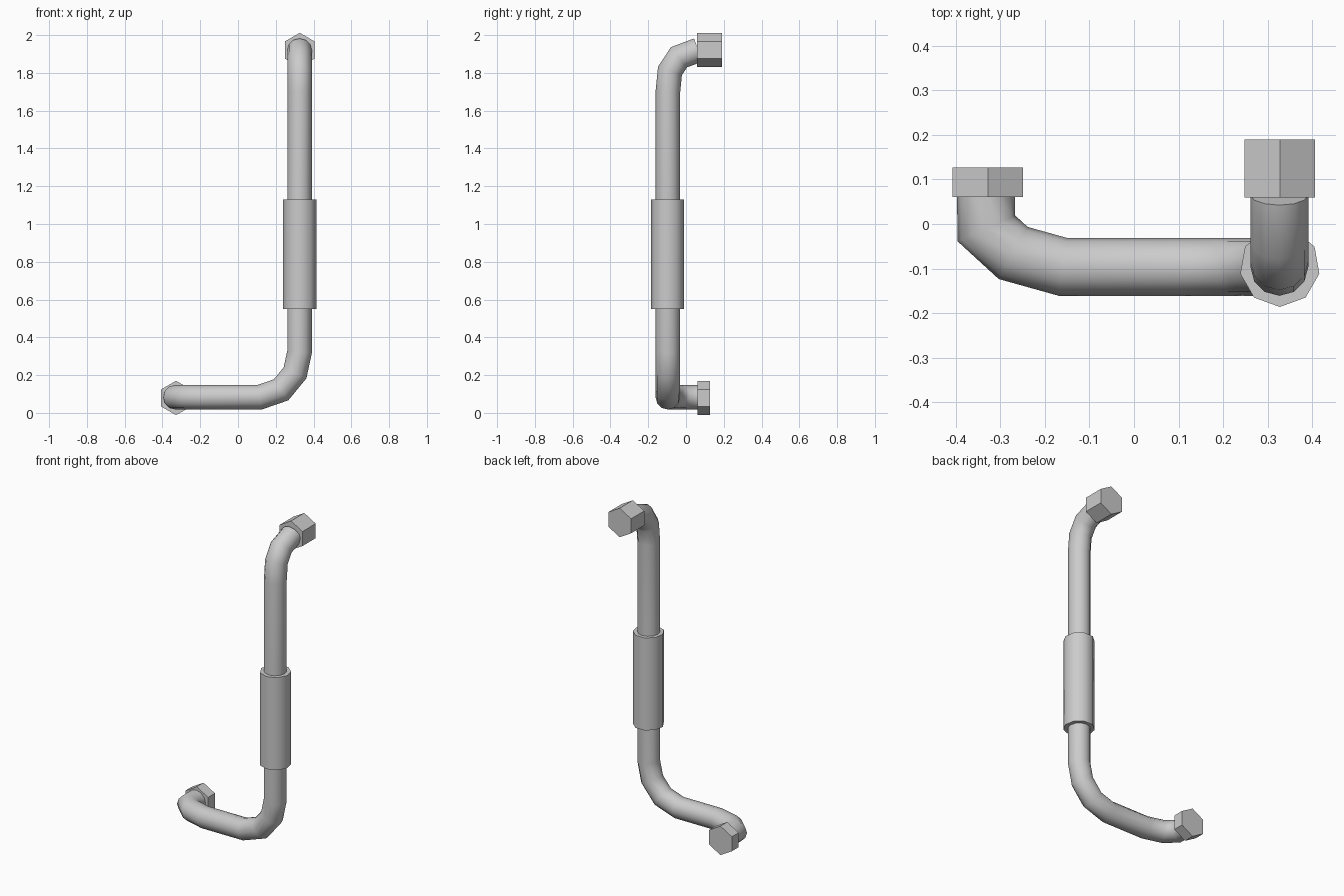
import bpy, bmesh, math
from mathutils import Vector, Matrix

if "Cube" in bpy.data.objects:
    bpy.data.objects.remove(bpy.data.objects["Cube"])


def finish(bm, name, smooth_angle=None):
    bmesh.ops.recalc_face_normals(bm, faces=bm.faces)
    me = bpy.data.meshes.new(name)
    bm.to_mesh(me)
    bm.free()
    ob = bpy.data.objects.new(name, me)
    bpy.context.collection.objects.link(ob)
    if smooth_angle:
        bpy.ops.object.select_all(action='DESELECT')
        ob.select_set(True)
        bpy.context.view_layer.objects.active = ob
        bpy.ops.object.shade_smooth_by_angle(angle=math.radians(smooth_angle))
    return ob


def skin(bm, rings):
    for a, b in zip(rings, rings[1:]):
        n = len(a)
        for i in range(n):
            bm.faces.new((a[i], a[(i + 1) % n], b[(i + 1) % n], b[i]))


def pipe(name, path, radius, sides):
    """Sweep a round section along the path with mitred joints."""
    pts = [Vector(p) for p in path]
    dirs = [(b - a).normalized() for a, b in zip(pts, pts[1:])]
    up = Vector((0, 0, 1))
    side = dirs[0].cross(up).normalized()
    pos = [pts[0] + radius * (math.cos(t) * side + math.sin(t) * up)
           for t in (2 * math.pi * i / sides for i in range(sides))]
    bm = bmesh.new()
    rings = [[bm.verts.new(p) for p in pos]]
    for i, d in enumerate(dirs):
        normal = d + (dirs[i + 1] if i + 1 < len(dirs) else d)
        # slide each point along the segment onto the mitre plane
        pos = [p + d * ((pts[i + 1] - p).dot(normal) / d.dot(normal)) for p in pos]
        rings.append([bm.verts.new(p) for p in pos])
    skin(bm, rings)
    bm.faces.new(rings[0])
    bm.faces.new(rings[-1])
    return finish(bm, name, 60)


def hex_nut(name, x, z, y0, y1, radius=0.091):
    bm = bmesh.new()
    m = Matrix.Translation((x, (y0 + y1) / 2, z)) @ Matrix.Rotation(math.pi / 2, 4, 'X')
    bmesh.ops.create_cone(bm, cap_ends=True, segments=6, radius1=radius,
                          radius2=radius, depth=y1 - y0, matrix=m)
    return finish(bm, name)


def sleeve(name, x, y, z0, z1, outer, inner, sides):
    """Thick collar with open ends around the pipe."""
    bm = bmesh.new()
    rings = []
    for r, z in ((outer, z0), (outer, z1), (inner, z1), (inner, z0)):
        rings.append([bm.verts.new((x + r * math.sin(2 * math.pi * i / sides),
                                    y - r * math.cos(2 * math.pi * i / sides), z))
                      for i in range(sides)])
    skin(bm, rings + rings[:1])
    return finish(bm, name, 50)


# bent pipe from the lower nut, across, up and back to the upper nut
pipe("bent_pipe", [
    (-0.332, 0.065, 0.083), (-0.331, -0.01, 0.083), (-0.271, -0.065, 0.083),
    (-0.16, -0.096, 0.083), (0.115, -0.096, 0.083), (0.228, -0.096, 0.122),
    (0.302, -0.096, 0.212), (0.326, -0.096, 0.323), (0.326, -0.096, 1.70),
    (0.326, -0.085, 1.81), (0.326, -0.037, 1.883), (0.326, 0.065, 1.921)],
    0.065, 12)

# grip sleeve on the upright
sleeve("sleeve", 0.327, -0.096, 0.55, 1.13, 0.09, 0.062, 9)

# hexagonal end nuts
hex_nut("lower_nut", -0.328, 0.079, 0.06, 0.127)
hex_nut("upper_nut", 0.327, 1.921, 0.059, 0.19)
